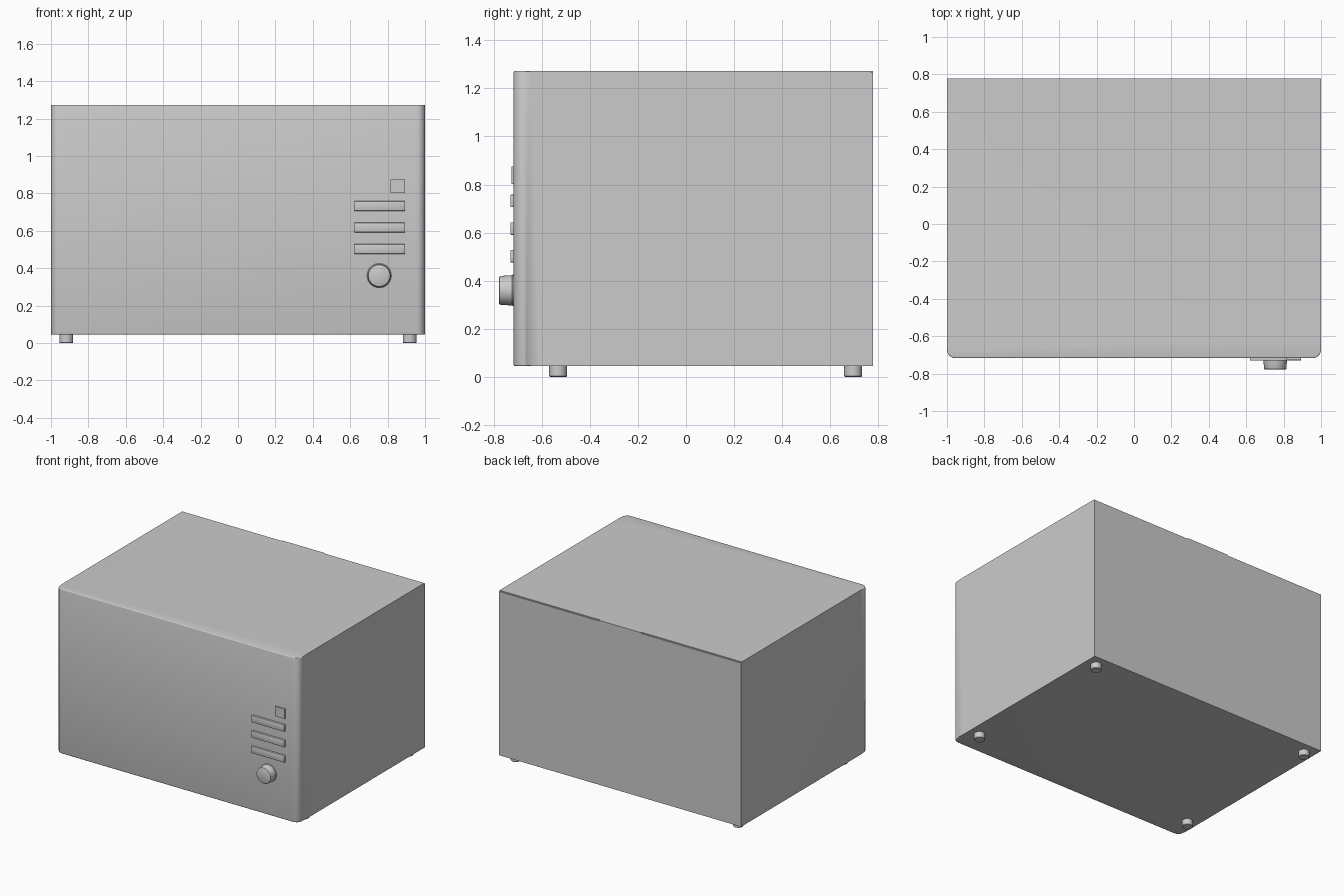
import bpy, bmesh, math
from mathutils import Matrix

if "Cube" in bpy.data.objects:
    bpy.data.objects.remove(bpy.data.objects["Cube"])


def finish(name, bm):
    bmesh.ops.recalc_face_normals(bm, faces=bm.faces)
    me = bpy.data.meshes.new(name)
    bm.to_mesh(me)
    bm.free()
    ob = bpy.data.objects.new(name, me)
    bpy.context.collection.objects.link(ob)
    bpy.ops.object.select_all(action='DESELECT')
    ob.select_set(True)
    bpy.context.view_layer.objects.active = ob
    bpy.ops.object.shade_smooth_by_angle(angle=math.radians(35))
    return ob


def box_mesh(x0, x1, y0, y1, z0, z1):
    bm = bmesh.new()
    bmesh.ops.create_cube(bm, size=1)
    for v in bm.verts:
        v.co = (x1 if v.co.x > 0 else x0, y1 if v.co.y > 0 else y0, z1 if v.co.z > 0 else z0)
    return bm


def box(name, *dims, bevel=0.0):
    bm = box_mesh(*dims)
    if bevel:
        bmesh.ops.bevel(bm, geom=bm.edges[:], offset=bevel, segments=2, profile=0.5, affect='EDGES')
    return finish(name, bm)


def lathe(name, profile, matrix, steps=32):
    # profile: (radius, height) pairs turned around the local z axis
    bm = bmesh.new()
    verts = [bm.verts.new((r, 0, h)) for r, h in profile]
    edges = [bm.edges.new(p) for p in zip(verts, verts[1:])]
    bmesh.ops.spin(bm, geom=verts + edges, cent=(0, 0, 0), axis=(0, 0, 1),
                   angle=math.tau, steps=steps)
    bmesh.ops.remove_doubles(bm, verts=bm.verts, dist=1e-5)
    bmesh.ops.transform(bm, matrix=matrix, verts=bm.verts)
    return finish(name, bm)


FRONT, BACK, BOTTOM, TOP = -0.717, 0.77, 0.045, 1.273

# Main housing: rounded front corners, finely eased front rim
bm = box_mesh(-1, 1, FRONT, BACK, BOTTOM, TOP)
corners = [e for e in bm.edges if all(v.co.y < 0 for v in e.verts)
           and abs(e.verts[0].co.z - e.verts[1].co.z) > 0.5]
bmesh.ops.bevel(bm, geom=corners, offset=0.045, segments=8, profile=0.5, affect='EDGES')
rim = [e for e in bm.edges if all(v.co.y < -0.6 for v in e.verts)
       and abs(e.verts[0].co.z - e.verts[1].co.z) < 0.01]
bmesh.ops.bevel(bm, geom=rim, offset=0.006, segments=3, profile=0.5, affect='EDGES')
finish("housing", bm)

# Rear panel, a hair lower than the housing, with a flush tab in the middle
box("rear_panel", -1, 1, BACK, 0.778, BOTTOM, TOP - 0.006)
box("rear_top_tab", -0.175, 0.175, BACK, 0.778, TOP - 0.006, TOP)

# Control bars and indicator
for i, z in enumerate((0.502, 0.617, 0.732)):
    box(f"button_bar_{i + 1}", 0.62, 0.894, FRONT - 0.014, FRONT + 0.01,
        z - 0.026, z + 0.026, bevel=0.004)
box("indicator", 0.815, 0.894, FRONT - 0.009, FRONT + 0.01, 0.802, 0.875)

# Knob
lathe("knob", [(0, 0.061), (0.054, 0.061), (0.058, 0.059), (0.060, 0.055),
               (0.063, 0.006), (0.065, 0.004), (0.065, -0.005), (0, -0.005)],
      Matrix.Translation((0.755, FRONT, 0.36)) @ Matrix.Rotation(math.pi / 2, 4, 'X'))

# Feet
for x in (-0.918, 0.918):
    for y in (-0.532, 0.695):
        name = f"foot_{'front' if y < 0 else 'back'}_{'left' if x < 0 else 'right'}"
        lathe(name, [(0, 0), (0.034, 0), (0.037, 0.003), (0.037, 0.05), (0, 0.05)],
              Matrix.Translation((x, y, 0)), 24)
